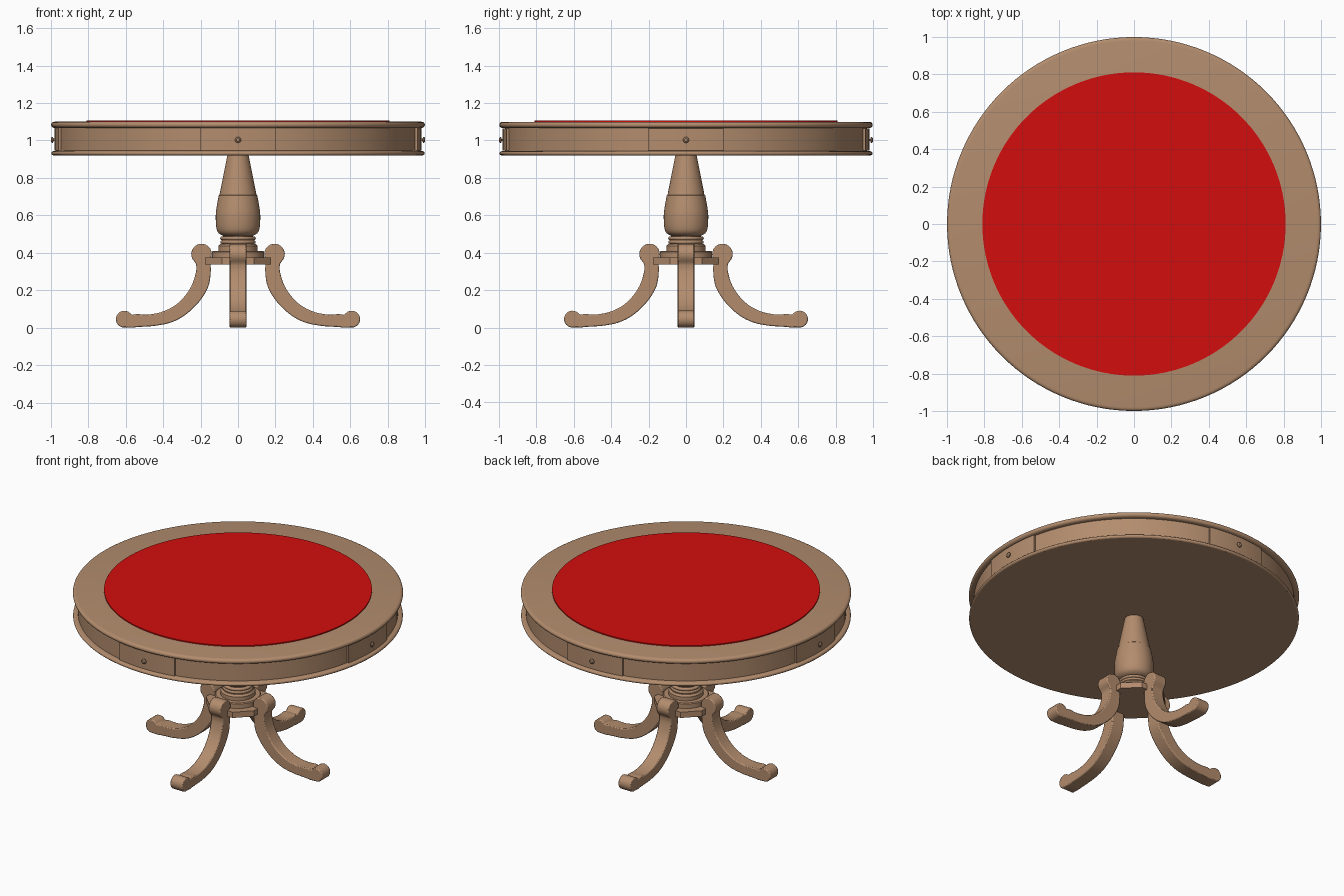
import bpy, bmesh
from math import sin, cos, pi, radians, asin
from mathutils import Matrix, Vector

cube = bpy.data.objects.get("Cube")
if cube:
    bpy.data.objects.remove(cube, do_unlink=True)


def material(name, rgb):
    m = bpy.data.materials.new(name)
    m.use_nodes = True
    m.diffuse_color = (*rgb, 1)
    m.node_tree.nodes["Principled BSDF"].inputs["Base Color"].default_value = (*rgb, 1)
    return m


WOOD = material("warm wood", (0.45, 0.265, 0.155))
RED = material("red felt", (0.65, 0.004, 0.004))


def finish(name, bm, mat, angle=35, bevel=0):
    """Turn a bmesh into a shaded object, with optional softened edges."""
    bmesh.ops.recalc_face_normals(bm, faces=bm.faces)
    mesh = bpy.data.meshes.new(name)
    bm.to_mesh(mesh)
    bm.free()
    mesh.materials.append(mat)
    ob = bpy.data.objects.new(name, mesh)
    bpy.context.collection.objects.link(ob)
    if bevel:
        mod = ob.modifiers.new("soft edges", "BEVEL")
        mod.width, mod.segments = bevel, 2
        mod.limit_method, mod.angle_limit = "ANGLE", radians(50)
    bpy.ops.object.select_all(action="DESELECT")
    ob.select_set(True)
    bpy.context.view_layer.objects.active = ob
    bpy.ops.object.shade_smooth_by_angle(angle=radians(angle))
    return ob


def lathe(name, profile, mat=WOOD, steps=96, matrix=None):
    """Spin (radius, height) points about z; both ends are closed at the axis."""
    bm = bmesh.new()
    pts = [(0, profile[0][1]), *profile, (0, profile[-1][1])]
    verts = [bm.verts.new((r, 0, z)) for r, z in pts]
    edges = [bm.edges.new(p) for p in zip(verts, verts[1:])]
    bmesh.ops.spin(bm, geom=verts + edges, axis=(0, 0, 1), cent=(0, 0, 0),
                   angle=2 * pi, steps=steps)
    bmesh.ops.remove_doubles(bm, verts=bm.verts, dist=1e-5)
    if matrix:
        bm.transform(matrix)
    return finish(name, bm, mat)


def prism(name, outline, depth, matrix=None, bevel=0):
    """Extrude an (x, y) outline by depth, starting at z = 0."""
    bm = bmesh.new()
    face = bm.faces.new([bm.verts.new((x, y, 0)) for x, y in outline])
    new = bmesh.ops.extrude_face_region(bm, geom=[face])["geom"]
    bmesh.ops.translate(bm, vec=(0, 0, depth),
                        verts=[v for v in new if isinstance(v, bmesh.types.BMVert)])
    if matrix:
        bm.transform(matrix)
    return finish(name, bm, WOOD, bevel=bevel)


def arc(cx, cy, r, start, end, n):
    angles = [radians(start + (end - start) * i / n) for i in range(n + 1)]
    return [(cx + r * cos(a), cy + r * sin(a)) for a in angles]


def smooth_curve(pts, n=4):
    """Catmull-Rom curve through the points."""
    p = [Vector(q) for q in [pts[0], *pts, pts[-1]]]
    out = []
    for a, b, c, d in zip(p, p[1:], p[2:], p[3:]):
        for i in range(n):
            t = i / n
            out.append(tuple(0.5 * (2 * b + (c - a) * t + (2 * a - 5 * b + 4 * c - d) * t * t
                                    + (3 * b - a - 3 * c + d) * t ** 3)))
    return out + [pts[-1]]


# Table top, drum and lower rim
lathe("table_top", [(0.983, 1.067)] + arc(0.983, 1.0835, 0.0155, -75, 75, 6) + [(0.978, 1.10)],
      steps=128)
lathe("apron", [(0.967, 0.94), (0.967, 1.07)], steps=128)
lathe("lower_rim", [(0.988, 0.92)] + arc(0.986, 0.931, 0.011, -80, 80, 6) + [(0.975, 0.945)],
      steps=128)
lathe("felt_inlay", [(0.81, 1.095), (0.81, 1.107)], RED, steps=128)

# Four curved drawer fronts, each with a small flared knob
half = math_half = asin(0.2 / 0.967) * 180 / pi
KNOB = [(0.006, 0.97), (0.006, 0.985), (0.016, 0.989), (0.016, 0.994), (0.009, 1.0)]
for i, side in enumerate(("left", "back", "right", "front")):
    mid = 90 * i
    outline = arc(0, 0, 0.98, mid - half, mid + half, 12) + arc(0, 0, 0.95, mid + half, mid - half, 12)
    prism(f"drawer_{side}", outline, 0.118, Matrix.Translation((0, 0, 0.947)))
    turn = Matrix.Rotation(radians(mid), 4, "Z") @ Matrix.Rotation(pi / 2, 4, "Y")
    lathe(f"knob_{side}", KNOB, steps=16, matrix=Matrix.Translation((0, 0, 1.003)) @ turn)

# Turned column
body = smooth_curve([(0.08, 0.49), (0.104, 0.505), (0.116, 0.535), (0.119, 0.6),
                     (0.113, 0.65), (0.103, 0.705)])
lathe("column", [(0.08, 0.44)] + body + [(0.099, 0.708), (0.056, 0.925)], steps=64)
for k, z in enumerate((0.477, 0.457)):
    lathe(f"neck_ring_{k + 1}", [(0.08, z - 0.01)] + arc(0.085, z, 0.01, -90, 90, 6)
          + [(0.08, z + 0.01)], steps=64)
lathe("neck_base", [(0.105, 0.40), (0.105, 0.435), (0.095, 0.447)], steps=64)
lathe("hub", [(0.14, 0.37), (0.14, 0.405), (0.134, 0.41)], steps=64)

# Plate with cut corners that ties the legs together
S, C = 0.177, 0.085
plate = [(S, -C), (S, C), (C, S), (-C, S), (-S, C), (-S, -C), (-C, -S), (C, -S)]
prism("leg_plate", plate, 0.038, Matrix.Translation((0, 0, 0.337)))

# Four scrolled legs, drawn in side profile and turned round the column
under = smooth_curve([(0.147, 0.35), (0.146, 0.29), (0.16, 0.215), (0.21, 0.135),
                      (0.285, 0.065), (0.365, 0.025), (0.455, 0.008)])
upper = smooth_curve([(0.54, 0.073), (0.476, 0.07), (0.39, 0.09), (0.31, 0.14),
                      (0.25, 0.22), (0.224, 0.3), (0.224, 0.34)])
foot = [(0.54, 0.003), (0.56, 0)] + arc(0.607, 0.045, 0.045, -75, 150, 14)
scroll = arc(0.195, 0.393, 0.055, -45, 215, 16)
WIDTH = 0.09
for i, side in enumerate(("left", "back", "right", "front")):
    turn = (Matrix.Rotation(pi / 2 * i, 4, "Z") @ Matrix.Translation((0, WIDTH / 2, 0))
            @ Matrix.Rotation(pi / 2, 4, "X"))
    prism(f"leg_{side}", under + foot + upper + scroll, WIDTH, turn, bevel=0.006)
